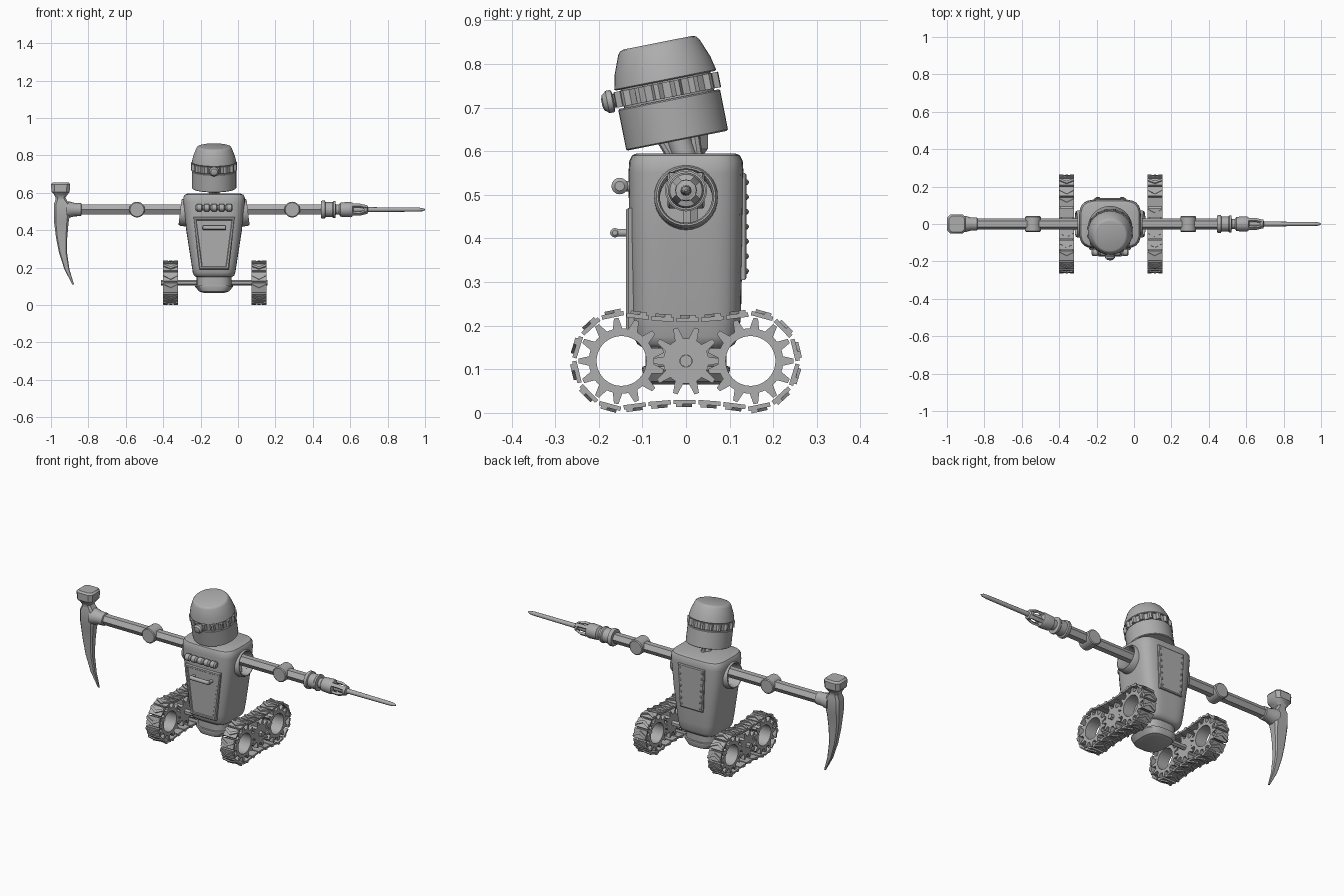
import bpy, bmesh, math
from mathutils import Vector

if "Cube" in bpy.data.objects:
    bpy.data.objects.remove(bpy.data.objects["Cube"])

CX = -0.128          # centre line of the body
AZ = 0.51            # height of the arms
GZ = 0.119           # height of the gear axles
X, Y, Z = Vector((1, 0, 0)), Vector((0, 1, 0)), Vector((0, 0, 1))
TAU = math.tau
parts = {}

grey = bpy.data.materials.new("plain grey")
grey.diffuse_color = (0.42, 0.42, 0.42, 1)
grey.use_nodes = True
grey.node_tree.nodes["Principled BSDF"].inputs["Base Color"].default_value = grey.diffuse_color


def loft(name, rings, closed=False):
    """Skin a list of equal-length point rings; closed joins last to first."""
    verts, faces = parts.setdefault(name, ([], []))
    b, n, m = len(verts), len(rings[0]), len(rings)
    for r in rings:
        verts.extend(Vector(p) for p in r)
    for k in range(m if closed else m - 1):
        k2 = (k + 1) % m
        for i in range(n):
            j = (i + 1) % n
            faces.append((b + k * n + i, b + k * n + j, b + k2 * n + j, b + k2 * n + i))
    if not closed:
        faces.append(tuple(b + i for i in reversed(range(n))))
        faces.append(tuple(b + (m - 1) * n + i for i in range(n)))


def frame(axis):
    a = Vector(axis).normalized()
    ref = Z if abs(a.z) < 0.9 else X
    u = (ref - a * ref.dot(a)).normalized()
    return a, u, a.cross(u)


def lathe(name, origin, axis, profile, n=24, phase=0.0, closed=False):
    a, u, v = frame(axis)
    o = Vector(origin)
    ang = [phase + TAU * i / n for i in range(n)]
    loft(name, [[o + a * d + (u * math.cos(t) + v * math.sin(t)) * r for t in ang]
                for d, r in profile], closed)


def rod(name, p, q, r, n=12, phase=0.0):
    p, q = Vector(p), Vector(q)
    lathe(name, p, q - p, [(0, r), ((q - p).length, r)], n, phase)


def gear(name, origin, axis, half, teeth, root, tip, hole, phase):
    a, u, v = frame(axis)
    o = Vector(origin)
    pts = [(phase + TAU * (k + f) / teeth, r) for k in range(teeth)
           for f, r in ((0, root), (.2, root), (.39, tip), (.61, tip), (.8, root))]

    def ring(d, rad):
        return [o + a * d + (u * math.cos(t) + v * math.sin(t)) * (rad or r) for t, r in pts]
    loft(name, [ring(-half, 0), ring(half, 0), ring(half, hole), ring(-half, hole)], True)


def section(z, hx, hy, p=4.5, n=48):
    out = []
    for i in range(n):
        c, s = math.cos(TAU * i / n), math.sin(TAU * i / n)
        k = (abs(c) ** p + abs(s) ** p) ** (-1 / p)
        out.append((CX + hx * c * k, hy * s * k, z))
    return out


def plate(name, top, bottom, z1, z0, steps):
    """Trapezoid plate on the body; steps are (y, inset)."""
    loft(name, [[(CX - top + i, y, z1 - i), (CX + top - i, y, z1 - i),
                 (CX + bottom - i, y, z0 + i), (CX - bottom + i, y, z0 + i)] for y, i in steps])


# body shell and base
loft("body", [section(*s) for s in (
    (.150, .098, .100), (.158, .108, .112), (.175, .114, .120), (.22, .121, .126), (.4, .149, .130),
    (.55, .165, .132), (.577, .164, .130), (.590, .156, .124), (.595, .143, .113))])
loft("base", [section(*s, 3) for s in (
    (.065, .055, .075), (.072, .080, .092), (.098, .101, .101), (.106, .100, .100),
    (.108, .093, .093), (.16, .093, .093))])

# front door with handle, vent beads, back plate with rivets
plate("front_door", .112, .08, .47, .19,
      [(-.11, 0), (-.132, 0), (-.138, .005), (-.138, .014), (-.134, .017)])
lathe("door_handle", (CX - .065, -.163, .413), X, [(0, .006), (.005, .011), (.125, .011), (.13, .006)], 12)
lathe("vent_beads", (CX - .1, -.152, .52), X,
      [(.04 * k + d, r) for k in range(5) for d, r in ((.001, .011), (.008, .019), (.032, .019), (.039, .011))], 16)
for s in (-1, 1):
    rod("door_handle", (CX + s * .055, -.12, .413), (CX + s * .055, -.163, .413), .009)
    rod("vent_beads", (CX + s * .08, -.11, .52), (CX + s * .08, -.15, .52), .012)
plate("back_plate", .085, .072, .55, .305, [(.11, 0), (.135, 0), (.139, .005)])
for k in range(7):
    z = .325 + .034 * k
    for s in (-1, 1):
        lathe("rivets", (CX + s * (.06 + .0018 * k), .137, z), Y, [(0, .007), (.004, .006), (.007, .002)], 8)

# shoulder rings, joints and hexagonal arms
for s, elbow, end in ((-1, -.54, -.85), (1, .29, .46)):
    ax = Vector((s, 0, .12))
    lathe("shoulder_rings", (CX + s * .16, 0, .494), ax,
          [(-.03, .073), (.012, .073), (.022, .068), (.022, .064), (.012, .060), (-.03, .060)], 32, 0, True)
    lathe("shoulder_joints", (CX + s * .08, 0, AZ), X * s, [(0, .042), (.03, .042), (.04, .034)], 16)
    rod("shoulder_joints", (CX + s * .125, .01, AZ), (CX + s * .125, .01, .435), .02, 6)
    rod("arms", (CX + s * .09, 0, AZ), (end, 0, AZ), .03, 6, TAU / 12)
    lathe("elbows", (elbow, -.042, AZ), Y, [(0, .037), (.004, .042), (.08, .042), (.084, .037)], 24)

# drill
lathe("drill", (0, 0, AZ), X, [(.445, .045), (.45, .048), (.465, .048), (.468, .04), (.505, .04), (.51, .045),
      (.52, .045), (.523, .027), (.54, .027), (.548, .038), (.60, .041), (.612, .037), (.617, .018), (.69, .014)], 24)
for k in range(4):
    t = TAU * (k + .5) / 4
    d, w = Vector((0, math.cos(t), math.sin(t))), Vector((0, -math.sin(t), math.cos(t)))
    c = Vector((0, 0, AZ))
    loft("drill_jaws", [[c + X * x + d * (r + i) + w * j for i, j in
         ((-.006, -.009), (.006, -.009), (.006, .009), (-.006, .009))] for x, r in ((.61, .03), (.65, .031), (.692, .017))])
lathe("drill_jaws", (0, 0, AZ), X, [(.675, .025), (.69, .024), (.694, .016)], 16)
lathe("drill_bit", (0, 0, AZ), X, [(.68, .013), (.96, .011), (.985, .009), (1.0, .003)], 12)

# pick head: hammer block on top, curved blade below
rings = []
for z, x0, x1, h in ((.655, -.99, -.905, .042), (.645, -1, -.897, .05), (.605, -.997, -.9, .05),
                     (.592, -.985, -.91, .04), (.575, -.975, -.923, .03), (.56, -.976, -.915, .03),
                     (.54, -.985, -.90, .034), (.475, -.985, -.90, .034), (.44, -.983, -.906, .027),
                     (.36, -.973, -.913, .021), (.28, -.957, -.914, .017), (.19, -.928, -.901, .012),
                     (.11, -.886, -.877, .004)):
    b = min(h, (x1 - x0) / 2) * .35
    rings.append([(x0 + b, -h, z), (x1 - b, -h, z), (x1, b - h, z), (x1, h - b, z),
                  (x1 - b, h, z), (x0 + b, h, z), (x0, h - b, z), (x0, b - h, z)])
loft("pick_head", rings)
lathe("pick_collar", (-.92, 0, AZ), X, [(0, .045), (.02, .043), (.045, .036), (.08, .035), (.083, .03)], 16)

# tilted head
tilt = math.radians(11.2)
U = Vector((0, -math.sin(tilt), math.cos(tilt)))
F = Vector((0, -math.cos(tilt), -math.sin(tilt)))
H = Vector((CX, -.02, .624))
lathe("head_lower", H, U, [(0, .115), (.003, .119), (.094, .119), (.097, .116)], 40)
lathe("head_core", H, U, [(.09, .105), (.15, .105)], 40)
gear("head_band", H + U * .119, U, .018, 16, .113, .124, .095, 0)
lathe("head_upper", H, U, [(.140, .116), (.143, .119), (.175, .112), (.218, .095), (.226, .089), (.229, .08)], 40)
lathe("eye", H + U * .118, F, [(.10, .016), (.125, .016), (.128, .026), (.140, .026), (.146, .02),
                               (.15, .018), (.153, .008)], 16)
rod("neck", (CX, 0, .58), H + U * .03, .028, 12)
for s in (-1, 1):
    rod("neck", (CX, s * .028, .58), H + U * .03 + F * (-s * .042), .012, 8)

# drive units: axle, gears and track pads
rod("axle", (-.412, 0, GZ), (.158, 0, GZ), .015, 6)
R, L, PADS = .107, .292, 22
total = 2 * L + TAU * R
CHEVRON = ((-.04, -.02), (0, 0), (.04, -.02), (.04, -.005), (0, .017), (-.04, -.005))


def track_point(s):
    """Position (y, z) on the sagging belt."""
    s %= total
    side = 1
    if s >= total / 2:
        s, side = s - total / 2, -1
    if s < L:
        y, z = L / 2 - s, R - .013 * math.sin(math.pi * s / L)
    else:
        a = (s - L) / R
        y, z = -L / 2 - R * math.sin(a), R * math.cos(a)
    return Vector((0, side * y, GZ + side * z))


for name, gx in (("left", -.36), ("right", .112)):
    G = Vector((gx, 0, GZ))
    gear(name + "_gears", G, X, .03, 10, .052, .079, .014, math.pi / 2 - TAU / 20)
    for s in (-1, 1):
        gear(name + "_gears", G + Y * (s * .148), X, .034, 13, .075, .099, .057, s * math.pi / 2)
    for k in range(PADS):
        s = (k + .5) * total / PADS
        p = track_point(s) + X * gx
        T = (track_point(s + .02) - track_point(s - .02)).normalized()
        N = T.cross(X)
        if N.dot(p - Vector((gx, max(-L / 2, min(L / 2, p.y)), GZ))) < 0:
            N = -N
        loft(name + "_track", [[p + X * (a * .04) + T * (b * .0255) + N * h for a, b in
                                ((-1, -1), (1, -1), (1, 1), (-1, 1))] for h in (-.005, .005)])
        loft(name + "_track", [[p + X * a + T * b + N * h for a, b in CHEVRON] for h in (.003, .0115)])

# cutter for the shoulder sockets
for s in (-1, 1):
    lathe("socket_cutter", (CX + s * .09, 0, .494), X * s, [(0, .0605), (.15, .0605)], 32)

# make the objects
objs = {}
for name, (verts, faces) in parts.items():
    me = bpy.data.meshes.new(name)
    me.from_pydata(verts, [], faces)
    bm = bmesh.new()
    bm.from_mesh(me)
    bmesh.ops.recalc_face_normals(bm, faces=bm.faces)
    bm.to_mesh(me)
    bm.free()
    me.materials.append(grey)
    objs[name] = bpy.data.objects.new(name, me)
    bpy.context.collection.objects.link(objs[name])

# cut the sockets, then drop the cutter
mod = objs["body"].modifiers.new("sockets", "BOOLEAN")
mod.operation, mod.object, mod.solver = "DIFFERENCE", objs["socket_cutter"], "EXACT"
objs["socket_cutter"].hide_render = True
bpy.context.view_layer.objects.active = objs["body"]
bpy.ops.object.modifier_apply(modifier=mod.name)
bpy.data.objects.remove(objs["socket_cutter"])

bpy.ops.object.select_all(action="SELECT")
bpy.ops.object.shade_smooth_by_angle(angle=math.radians(35))
